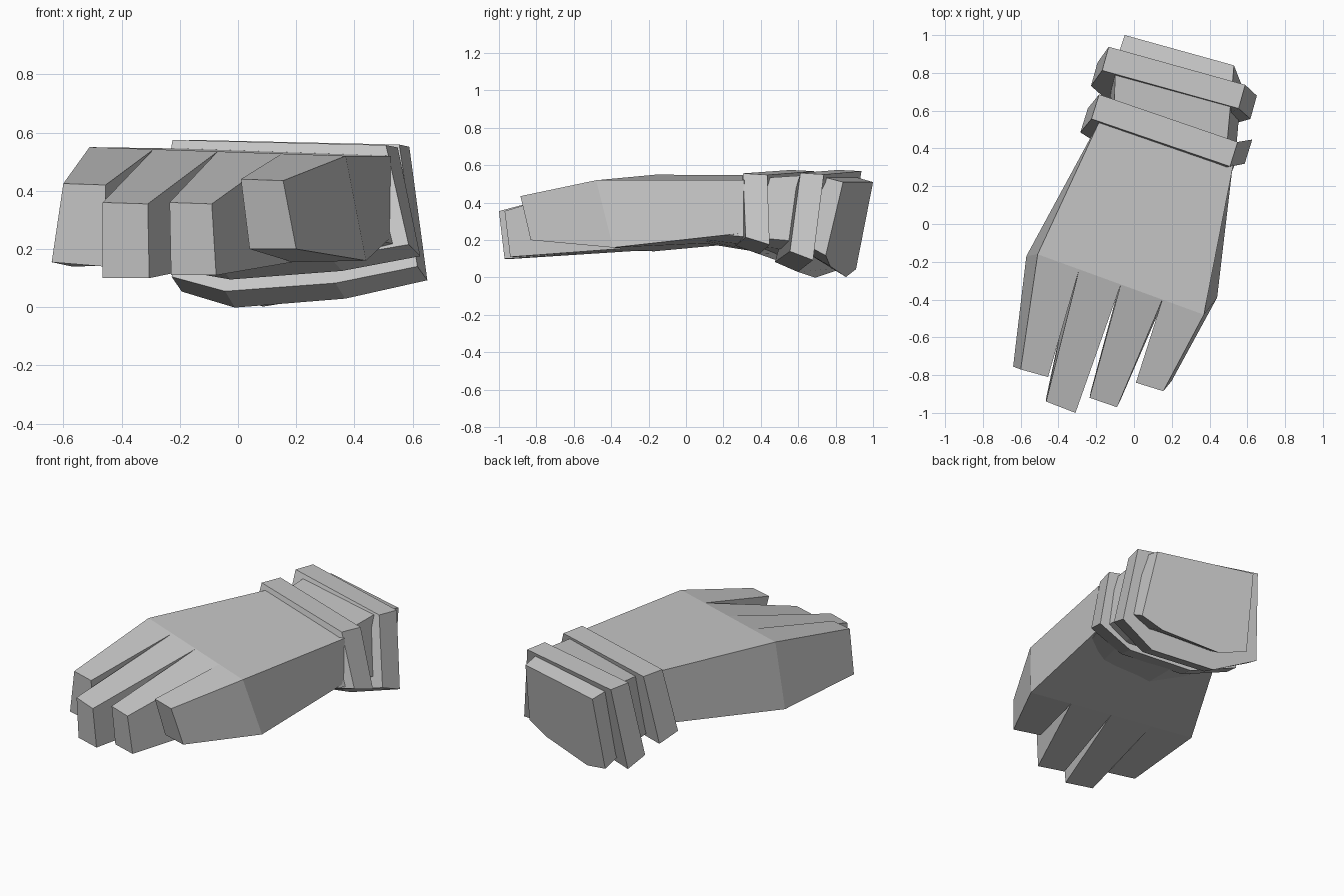
import bpy, bmesh
from math import sin, cos, radians
from mathutils import Vector

cube = bpy.data.objects.get("Cube")
if cube:
    bpy.data.objects.remove(cube)

grey = bpy.data.materials.new("plain grey")
grey.use_nodes = True
grey.diffuse_color = (0.57, 0.57, 0.57, 1)
bsdf = grey.node_tree.nodes["Principled BSDF"]
bsdf.inputs["Base Color"].default_value = grey.diffuse_color
bsdf.inputs["Roughness"].default_value = 0.8


def loft(name, sections):
    """Flat-faced solid skinned through matching cross-sections."""
    bm = bmesh.new()
    rings = [[bm.verts.new(p) for p in s] for s in sections]
    n = len(rings[0])
    for a, b in zip(rings, rings[1:]):
        for i in range(n):
            j = (i + 1) % n
            bm.faces.new((a[i], a[j], b[j], b[i]))
    bm.faces.new(rings[0])
    bm.faces.new(rings[-1])
    bmesh.ops.recalc_face_normals(bm, faces=bm.faces)
    mesh = bpy.data.meshes.new(name)
    bm.to_mesh(mesh)
    bm.free()
    mesh.materials.append(grey)
    obj = bpy.data.objects.new(name, mesh)
    bpy.context.collection.objects.link(obj)


def station(profile, origin, yaw, tilt, su=1.0, sv=1.0, shift=0.0):
    """Place a profile (across, up, along) on a frame turned by yaw and leaning by tilt."""
    yaw, tilt = radians(yaw), radians(tilt)
    across = Vector((cos(yaw), -sin(yaw), 0))
    along = Vector((sin(yaw), cos(yaw), 0))
    up = Vector((0, 0, cos(tilt))) + along * sin(tilt)
    axis = along * cos(tilt) - Vector((0, 0, sin(tilt)))
    return [Vector(origin) + across * u * su + up * v * sv + axis * (w + shift)
            for u, v, w in profile]


# Profiles hung from the top centre; the band bellies sweep forward
outer_profile = [(-.375, .007, 0), (.375, -.01, 0), (.45, -.45, -.015),
                 (.2, -.518, -.165), (-.19, -.548, -.175), (-.41, -.49, -.07)]
inner_profile = [(-.405, .01, .005), (.37, -.01, -.015), (.44, -.365, .04),
                 (.2, -.42, -.09), (-.19, -.45, -.125), (-.44, -.41, -.06)]
cuff_profile = [(-.30, 0, 0), (.30, 0, 0), (.36, -.40, 0),
                (.225, -.46, 0), (-.13, -.518, 0), (-.30, -.475, 0)]

# Wrist core running out to the flat cuff end
loft("wrist_and_cuff", [
    station(cuff_profile, (.10, .10, .47), 18, 8, .88, .56),
    station(cuff_profile, (.19, .47, .53), 17, 9, 1.04, .79),
    station(cuff_profile, (.21, .775, .55), 15.5, 11, 1.06, .91),
    station(cuff_profile, (.24, .92, .51), 15.5, 11.5),
])

# Two raised bands around the wrist, flaring slightly toward the cuff
for name, profile, origin, yaw, half in (
        ("inner_band", inner_profile, (.18, .495, .562), 17.4, .068),
        ("outer_band", outer_profile, (.21, .775, .565), 15.5, .065)):
    loft(name, [station(profile, origin, yaw, 3, 1, 1 + side * .045, side * half)
                for side in (-1, 1)])

# Palm block between the knuckle line and the wrist
top_l, top_r = Vector((-.51, -.16, .55)), Vector((.37, -.48, .52))
low_l, low_r = Vector((-.57, -.17, .14)), Vector((.44, -.39, .16))
loft("palm", [
    [top_l, top_r, low_r, low_l],
    [(-.18, .55, .545), (.525, .31, .52), (.525, .33, .24), (-.2, .48, .2)],
])

# Four tapering fingers sharing the knuckle line
tips = {
    "outer_finger": [(-.60, -.77, .425), (-.455, -.81, .42),
                     (-.46, -.78, .14), (-.64, -.755, .155)],
    "long_finger": [(-.465, -.94, .36), (-.31, -1, .355),
                    (-.305, -.97, .1), (-.465, -.92, .1)],
    "middle_finger": [(-.235, -.92, .36), (-.09, -.97, .355),
                      (-.075, -.94, .11), (-.23, -.89, .11)],
    "inner_finger": [(.01, -.84, .44), (.155, -.885, .435),
                     (.2, -.83, .2), (.04, -.78, .2)],
}
for i, (name, tip) in enumerate(tips.items()):
    a, b = i / 4, (i + 1) / 4
    base = [top_l.lerp(top_r, a), top_l.lerp(top_r, b),
            low_l.lerp(low_r, b), low_l.lerp(low_r, a)]
    loft(name, [base, tip])
